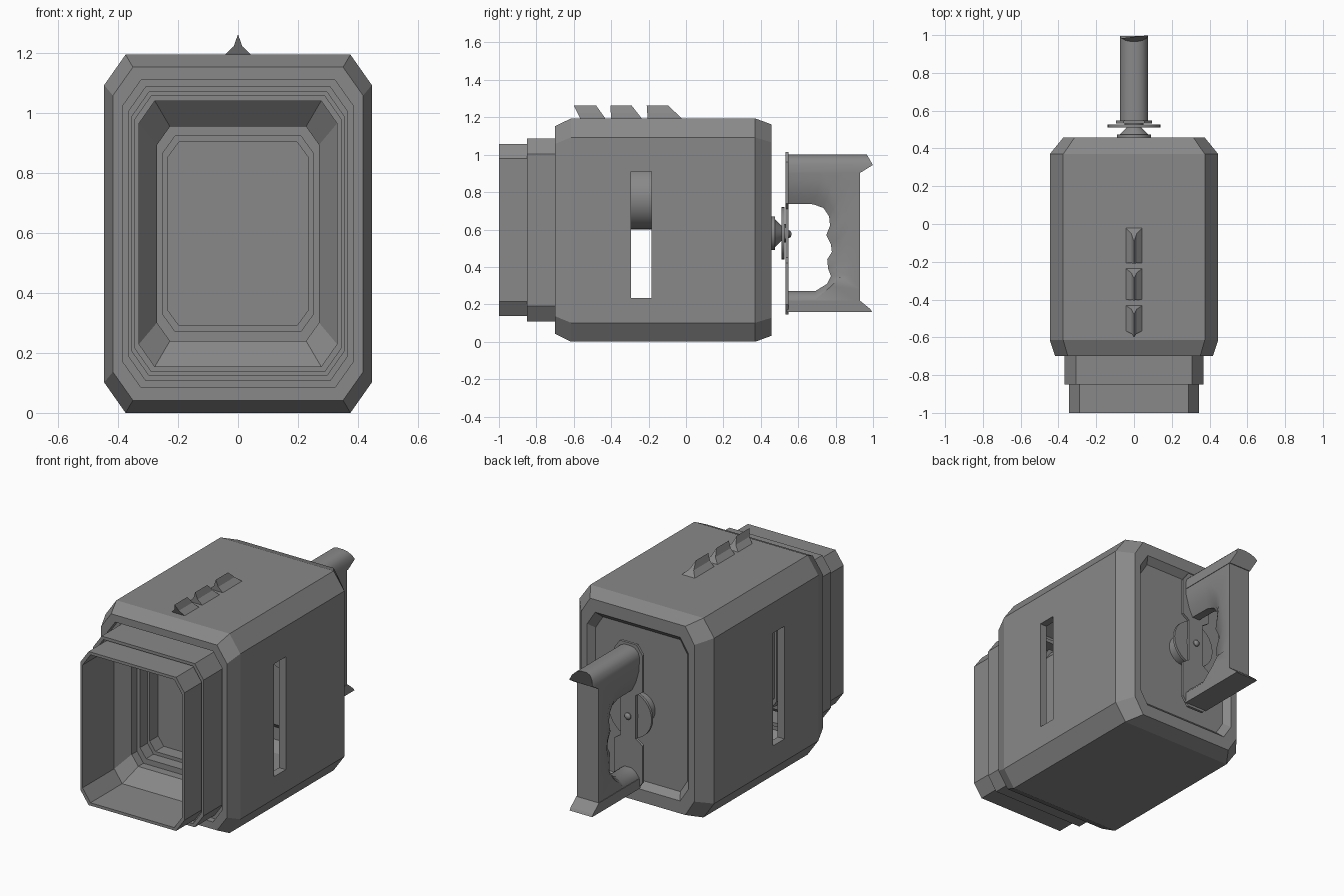
import bpy, bmesh, math

if "Cube" in bpy.data.objects:
    bpy.data.objects.remove(bpy.data.objects["Cube"])

steel = bpy.data.materials.new("dark_grey_steel")
steel.diffuse_color = (0.25, 0.25, 0.25, 1)
steel.use_nodes = True
steel.node_tree.nodes["Principled BSDF"].inputs["Base Color"].default_value = steel.diffuse_color
MID = 0.597  # height of the housing axis


def finish(name, bm, smooth=None):
    bmesh.ops.recalc_face_normals(bm, faces=bm.faces)
    mesh = bpy.data.meshes.new(name)
    bm.to_mesh(mesh)
    bm.free()
    mesh.materials.append(steel)
    ob = bpy.data.objects.new(name, mesh)
    bpy.context.collection.objects.link(ob)
    if smooth:
        bpy.ops.object.select_all(action='DESELECT')
        ob.select_set(True)
        bpy.context.view_layer.objects.active = ob
        bpy.ops.object.shade_smooth_by_angle(angle=math.radians(smooth))
    return ob


def loft(bm, rings, caps=True):
    """Join equal-length closed rings of points with quads."""
    loops = [[bm.verts.new(p) for p in r] for r in rings]
    n = len(loops[0])
    for a, b in zip(loops, loops[1:]):
        for i in range(n):
            j = (i + 1) % n
            bm.faces.new((a[i], a[j], b[j], b[i]))
    if caps:
        bm.faces.new(loops[0])
        bm.faces.new(loops[-1])
    return loops


def octagon(y, w, h):
    """Rectangle with cut corners."""
    a, b = w * 0.84, h * 0.83
    pts = [(w, -b), (w, b), (a, h), (-a, h), (-w, b), (-w, -b), (-a, -h), (a, -h)]
    return [(x, y, MID + z) for x, z in pts]


def turned(name, profile, z, sides=32):
    """Lathe around the y axis; profile is (y, radius)."""
    bm = bmesh.new()
    loft(bm, [[(r * math.cos(2 * math.pi * i / sides), y,
                z + r * math.sin(2 * math.pi * i / sides))
               for i in range(sides)] for y, r in profile])
    return finish(name, bm, 35)


# Housing: stepped bore, two telescoping collars, main shell, recessed rear
profile = [
    (-.42, .20, .26), (-.42, .235, .305), (-.50, .235, .305), (-.50, .25, .325),
    (-.57, .25, .325), (-.57, .27, .357), (-.62, .27, .357), (-.70, .33, .443),
    (-1, .33, .443), (-1, .345, .46), (-.82, .345, .46), (-.82, .353, .472),
    (-.85, .353, .472), (-.85, .367, .49), (-.66, .367, .49), (-.66, .385, .512),
    (-.70, .385, .512), (-.70, .417, .555), (-.615, .446, .597), (.37, .446, .597),
    (.457, .375, .565), (.457, .335, .49), (.42, .305, .455)]
bm = bmesh.new()
loft(bm, [octagon(*p) for p in profile])
# Side slots cut through the flat shell walls
walls = [f for f in bm.faces
         if abs(f.calc_center_median().x) > 0.44 and f.calc_area() > 0.5]
for f in walls:
    corners = list(f.verts)
    c = f.calc_center_median()
    bm.faces.remove(f)
    rim, inner = [], []
    for v in corners:
        y = -.295 if v.co.y < c.y else -.185
        z = .235 if v.co.z < c.z else .91
        rim.append(bm.verts.new((v.co.x, y, z)))
        inner.append(bm.verts.new((v.co.x * 0.9, y, z)))
    for a, b in ((corners, rim), (rim, inner)):
        for i in range(4):
            j = (i + 1) % 4
            bm.faces.new((a[i], a[j], b[j], b[i]))
finish("housing", bm)

# Rounded inner roller behind the upper half of the slots
turned("inner_roller", [(-.38, .17), (-.10, .17)], .77)

# Three sharp ridges on the top
section = [(-.045, 0), (-.014, .03), (0, .07), (.014, .03), (.045, 0)]
for i, (f0, f1, b1, b0) in enumerate([(-.565, -.60, -.48, -.43),
                                      (-.40, -.405, -.29, -.235),
                                      (-.205, -.21, -.095, -.02)]):
    bm = bmesh.new()
    rings = []
    for base, top in ((f0, f1), (b0, b1)):
        rings.append([(x, base + (top - base) * z / .07, 1.192 + z) for x, z in section])
    loft(bm, rings)
    finish(f"top_ridge_{i + 1}", bm)

# Rear pivot: foot, cone and flange
turned("pivot", [(.41, .09), (.475, .09), (.475, .075), (.51, .04), (.51, .14),
                 (.526, .14), (.526, .05), (.54, .05)], .58)
turned("pivot_pin", [(.54, .02), (.553, .02), (.56, .015), (.564, .005)], .575, 16)

# Handle plate, waisted around the pivot flange
half = [(.055, .145), (.095, .20), (.095, .42), (.05, .45),
        (.05, .71), (.095, .74), (.095, .96), (.055, 1.015)]
outline = half + [(-x, z) for x, z in reversed(half)]
bm = bmesh.new()
loft(bm, [[(x, y, z) for x, z in outline] for y in (.531, .547)])
finish("handle_plate", bm)

# Grip: outer edge, side ridge and finger-shaped inner edge, as (y, z)
outer = [(.54, .95), (.70, .95), (.86, .95), (.93, .92), (.93, .80), (.93, .70),
         (.93, .60), (.93, .52), (.93, .44), (.93, .36), (.93, .28), (.93, .20),
         (.78, .165), (.54, .165)]
ridge = [(.54, .865), (.72, .862), (.77, .83), (.82, .775), (.845, .72), (.86, .66),
         (.87, .60), (.88, .52), (.89, .43), (.88, .35), (.82, .345), (.78, .30),
         (.69, .225), (.54, .225)]
inner = [(.54, .737), (.68, .735), (.735, .715), (.765, .67), (.77, .62), (.75, .57),
         (.775, .52), (.78, .48), (.755, .44), (.76, .39), (.775, .35), (.755, .31),
         (.69, .27), (.54, .27)]
bm = bmesh.new()
rings = []
for o, r, n in zip(outer, ridge, inner):
    rim = [(.072, *o), (.072, *r), (.05, *[(a * .4 + b * .6) for a, b in zip(r, n)]),
           (.025, *n)]
    rings.append(rim + [(-x, y, z) for x, y, z in reversed(rim)])
loft(bm, rings)
finish("handle_grip", bm, 40)

# Rounded top bar with a flared, pointed end
bar = [(.075, .905), (.075, .945), (.066, .972), (.045, .992), (.02, 1.0)]
bar = bar + [(-x, z) for x, z in reversed(bar)]


def bar_end(z):
    return .935 + (z - .905) * 1.6 if z < .946 else 1.0 - (z - .945) * .6


bm = bmesh.new()
loft(bm, [[(x, .54, z) for x, z in bar], [(x, bar_end(z), z) for x, z in bar]])
finish("handle_top_bar", bm, 35)

# Bottom bar with a sloping lip
foot = [(.54, .16), (.995, .16), (.985, .175), (.93, .22), (.54, .22)]
bm = bmesh.new()
loft(bm, [[(x, y, z) for y, z in foot] for x in (-.075, .075)])
finish("handle_bottom_bar", bm)
